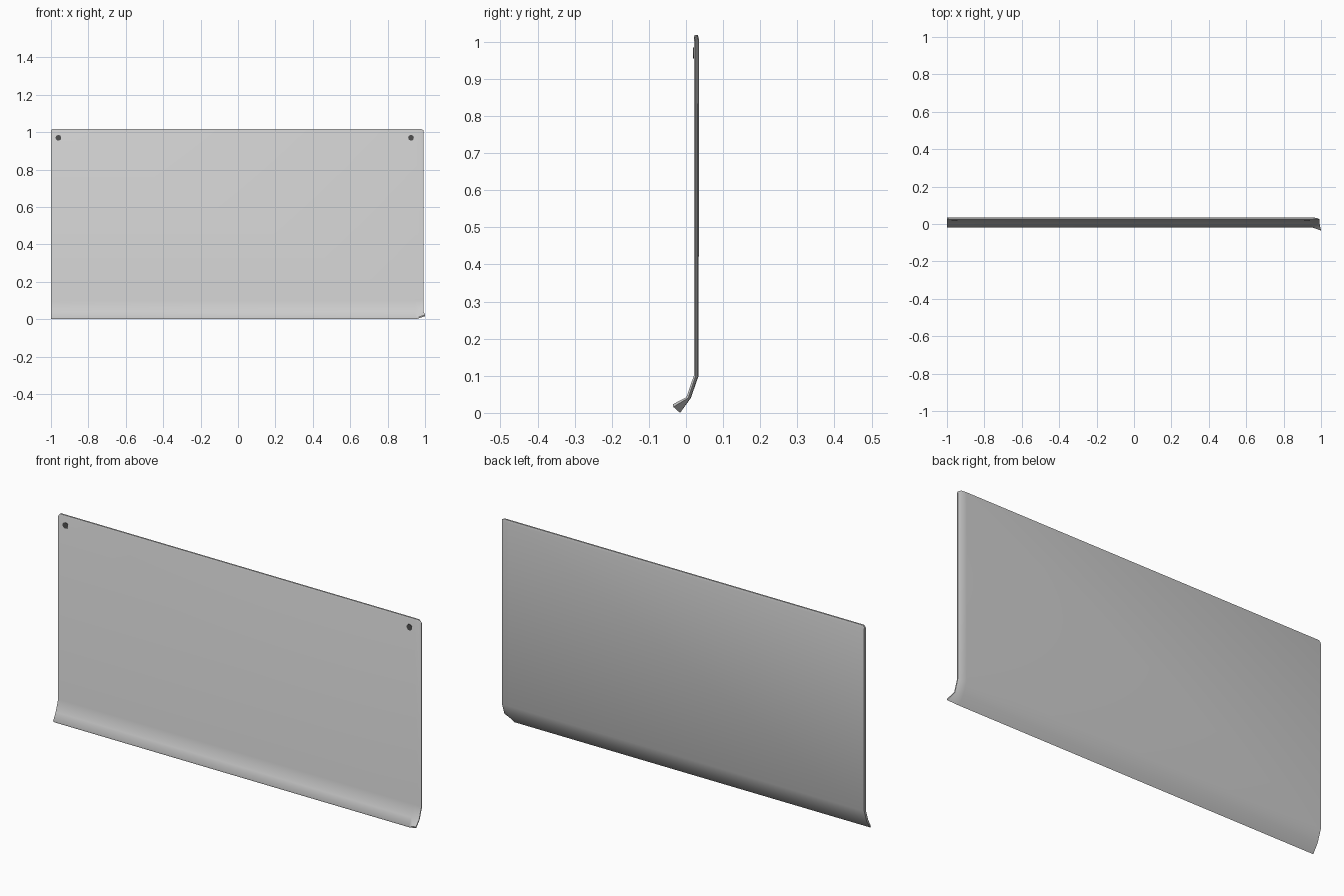
import bpy, bmesh, math

if "Cube" in bpy.data.objects:
    bpy.data.objects.remove(bpy.data.objects["Cube"])

# Cross-section loop (y, z): front face downwards, lip, back face upwards, top edge
PROFILE = [(0.021, 1.012), (0.021, 0.10), (0.001, 0.042), (-0.018, 0.007),
           (-0.016, 0.0), (0.013, 0.040), (0.034, 0.10), (0.035, 1.006),
           (0.032, 1.018), (0.024, 1.018)]
FRONT_MATE = {5: 2, 6: 1, 7: 0}   # back point -> front point opposite it


def section(thin=0.0, flare=0.0, drop=0.0):
    """Profile with thinned back, flared lip corner and lowered top."""
    pts = []
    for i, (y, z) in enumerate(PROFILE):
        if i in FRONT_MATE:
            y += (PROFILE[FRONT_MATE[i]][0] + 0.005 - y) * thin
        if i in (8, 9):
            y += (0.023 - y) * thin
        if i in (3, 4):
            y -= 0.018 * flare
            z += 0.016 * flare
        if z > 0.5:
            z -= drop
        pts.append((y, z))
    return pts


# Curved plate lofted along x, right end thins out and the lip corner flares
stations = [(-1.0, 0, 0, 0.008, 0), (-0.992, 0, 0, 0, 0), (0.95, 0, 0, 0, 0),
            (0.975, 0.25, 0.45, 0, 0), (0.991, 1, 1, 0.008, 0.009)]
bm = bmesh.new()
rings = []
for x, thin, flare, drop, out in stations:
    ring = []
    for i, (y, z) in enumerate(section(thin, flare, drop)):
        ring.append(bm.verts.new((x + (out if i in (3, 4) else 0), y, z)))
    rings.append(ring)
n = len(PROFILE)
for a, b in zip(rings, rings[1:]):
    for i in range(n):
        j = (i + 1) % n
        bm.faces.new((a[i], a[j], b[j], b[i]))
bm.faces.new(rings[0])
bm.faces.new(rings[-1][::-1])
bmesh.ops.recalc_face_normals(bm, faces=bm.faces[:])
mesh = bpy.data.meshes.new("curved_plate")
bm.to_mesh(mesh)
bm.free()
plate = bpy.data.objects.new("curved_plate", mesh)
bpy.context.collection.objects.link(plate)
bpy.context.view_layer.objects.active = plate
plate.select_set(True)
bpy.ops.object.shade_smooth_by_angle(angle=math.radians(45))

# Small dark fixings set almost flush in the upper corners
dark = bpy.data.materials.new("dark_grey")
dark.diffuse_color = (0.08, 0.08, 0.08, 1)
dark.use_nodes = True
dark.node_tree.nodes["Principled BSDF"].inputs["Base Color"].default_value = dark.diffuse_color
for side, x in (("left", -0.96), ("right", 0.925)):
    bpy.ops.mesh.primitive_cylinder_add(vertices=16, radius=0.015, depth=0.008,
                                        location=(x, 0.0235, 0.97),
                                        rotation=(math.pi / 2, 0, 0))
    pin = bpy.context.object
    pin.name = side + "_fixing"
    pin.data.materials.append(dark)
    bpy.ops.object.shade_smooth_by_angle()
